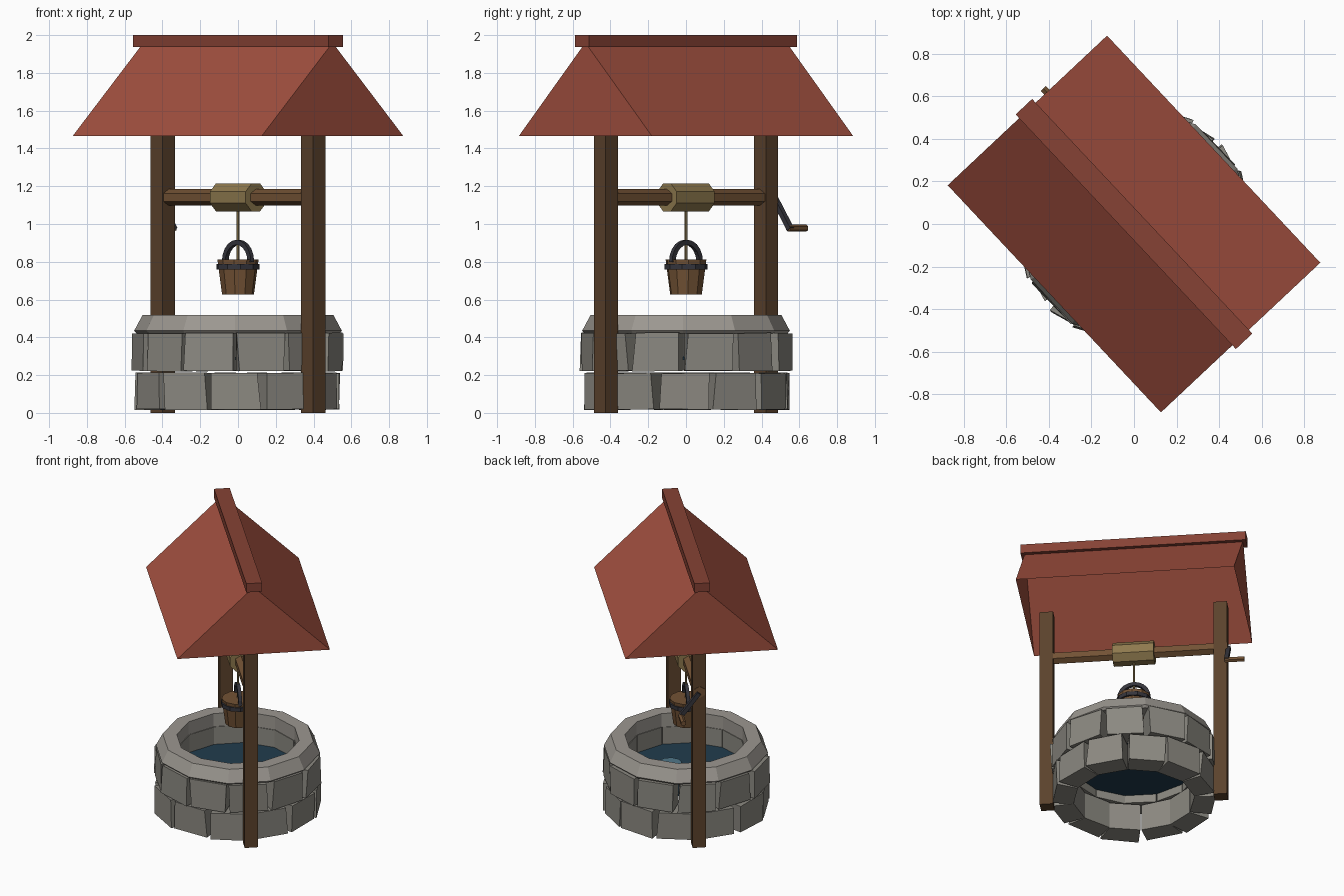
import bpy, bmesh, math, random
from mathutils import Matrix, Vector

if "Cube" in bpy.data.objects:
    bpy.data.objects.remove(bpy.data.objects["Cube"])

random.seed(4)
TURN = Matrix.Rotation(math.radians(-46.8), 4, 'Z')  # local x runs along the ridge


def mat(name, r, g, b):
    m = bpy.data.materials.new(name)
    m.diffuse_color = (r, g, b, 1)
    m.use_nodes = True
    m.node_tree.nodes["Principled BSDF"].inputs["Base Color"].default_value = m.diffuse_color
    return m


ROOF = mat("roof_red", 0.36, 0.08, 0.05)
RIDGE = mat("ridge_red", 0.24, 0.055, 0.035)
WOOD = mat("dark_wood", 0.105, 0.055, 0.025)
MID = mat("mid_wood", 0.17, 0.085, 0.035)
ROPE = mat("rope_tan", 0.27, 0.19, 0.075)
IRON = mat("iron", 0.035, 0.035, 0.045)
STONE = mat("stone", 0.26, 0.25, 0.22)
RIM = mat("rim_stone", 0.33, 0.31, 0.28)
WATER = mat("water", 0.015, 0.045, 0.075)
GLINT = mat("water_glint", 0.08, 0.18, 0.25)


def finish(name, bm, material, recalc=True):
    if recalc:
        bmesh.ops.recalc_face_normals(bm, faces=bm.faces)
    bm.transform(TURN)
    me = bpy.data.meshes.new(name)
    bm.to_mesh(me)
    bm.free()
    me.materials.append(material)
    ob = bpy.data.objects.new(name, me)
    bpy.context.collection.objects.link(ob)
    return ob


def box(name, center, size, material):
    bm = bmesh.new()
    bmesh.ops.create_cube(bm, size=1, matrix=Matrix.Translation(center) @ Matrix.Diagonal((*size, 1)))
    return finish(name, bm, material)


def rod(name, a, b, r1, r2, sides, material, spin=0):
    """Straight tapered prism from a to b."""
    a, b = Vector(a), Vector(b)
    d = b - a
    m = (Matrix.Translation((a + b) / 2) @ d.to_track_quat('Z', 'Y').to_matrix().to_4x4()
         @ Matrix.Rotation(math.radians(spin), 4, 'Z'))
    bm = bmesh.new()
    bmesh.ops.create_cone(bm, cap_ends=True, segments=sides, radius1=r1, radius2=r2,
                          depth=d.length, matrix=m)
    return finish(name, bm, material)


def ring(name, profile, sides, material, offset=0):
    """Closed radius/height profile swept round z."""
    bm = bmesh.new()
    rows = []
    for i in range(sides):
        t = math.radians(offset) + i * math.tau / sides
        rows.append([bm.verts.new((r * math.cos(t), r * math.sin(t), z)) for r, z in profile])
    n = len(profile)
    for i in range(sides):
        p, q = rows[i], rows[(i + 1) % sides]
        for j in range(n):
            k = (j + 1) % n
            bm.faces.new((p[j], q[j], q[k], p[k]))
    return finish(name, bm, material)


# Stone courses: twelve slightly uneven blocks each, half-staggered, open joints outside
def course(name, z0, z1, offset):
    bm = bmesh.new()
    for i in range(12):
        mid = math.radians(offset + i * 30 + random.uniform(-0.8, 0.8))
        grow = random.uniform(-0.008, 0.008)
        v = []
        for z in (z0, z1):
            for r, s in ((0.405, -1), (0.555, -1), (0.555, 1), (0.405, 1)):
                half = math.radians(random.uniform(11.9, 14.4) if r > 0.5 else 14.9)
                t = mid + s * half
                rr = r + (grow + random.uniform(-0.006, 0.006) if r > 0.5 else 0)
                v.append(bm.verts.new((rr * math.cos(t), rr * math.sin(t),
                                       z + random.uniform(-0.003, 0.003))))
        for f in ((0, 1, 2, 3), (4, 5, 6, 7), (0, 1, 5, 4), (1, 2, 6, 5), (2, 3, 7, 6), (3, 0, 4, 7)):
            bm.faces.new([v[k] for k in f])
    finish(name, bm, STONE)


course("lower_stone_course", 0.018, 0.211, 15)
course("upper_stone_course", 0.222, 0.422, 0)
ring("stone_rim", [(0.41, 0.42), (0.535, 0.42), (0.55, 0.435), (0.505, 0.519), (0.41, 0.519)],
     12, RIM, 15)

# Water surface with a lighter patch
rod("water", (0, 0, 0.28), (0, 0, 0.295), 0.415, 0.415, 12, WATER, 15)
rod("water_glint", (0.09, 0.095, 0.294), (0.09, 0.095, 0.30), 0.08, 0.08, 10, GLINT)

# Posts
for side, s in (("left", -1), ("right", 1)):
    box(side + "_post", (s * 0.582, 0, 0.738), (0.09, 0.09, 1.476), WOOD)

# Gable roof shell, open underneath, with ridge board
bm = bmesh.new()
ends = [[bm.verts.new((x, y, z)) for y, z in ((-0.513, 1.467), (0, 1.96), (0.513, 1.467))]
        for x in (-0.731, 0.731)]
bm.faces.new(ends[0][::-1])
bm.faces.new(ends[1][::-1])
for j in (0, 1):
    bm.faces.new((ends[0][j], ends[1][j], ends[1][j + 1], ends[0][j + 1]))
ends_up = [f for f in bm.faces if f.calc_center_median().dot(f.normal) < 0]
for f in bm.faces:
    f.normal_update()
    if (f.calc_center_median() - Vector((0, 0, 1.5))).dot(f.normal) < 0:
        f.normal_flip()
finish("roof", bm, ROOF, recalc=False)
box("ridge_board", (0, 0, 1.968), (1.51, 0.106, 0.064), RIDGE)

# Windlass: axle, rope drum and crank
rod("axle", (-0.63, 0, 1.141), (0.56, 0, 1.141), 0.043, 0.043, 6, MID, 0)
rod("rope_drum", (-0.138, 0, 1.141), (0.138, 0, 1.141), 0.08, 0.08, 8, ROPE, 22.5)
rod("crank_arm", (-0.635, 0.005, 1.14), (-0.635, 0.132, 0.972), 0.02, 0.02, 4, IRON, 45)
rod("crank_grip", (-0.625, 0.125, 0.978), (-0.755, 0.125, 0.978), 0.019, 0.019, 6, MID)

# Rope and bucket
rod("rope", (0, 0, 0.80), (0, 0, 1.09), 0.008, 0.008, 6, ROPE)
rod("bucket", (0, 0, 0.627), (0, 0, 0.812), 0.085, 0.11, 10, MID)
ring("bucket_band", [(0.09, 0.76), (0.116, 0.76), (0.116, 0.788), (0.09, 0.788)], 10, IRON)

# Bucket handle: half hoop of square section
bm = bmesh.new()
N = 10
rows = []
for i in range(N + 1):
    t = math.pi * i / N
    c, s = math.cos(t), math.sin(t)
    rows.append([bm.verts.new((r * c, y, 0.80 + (r + 0.004) * s))
                 for r, y in ((0.086, -0.012), (0.112, -0.012), (0.112, 0.012), (0.086, 0.012))])
for p, q in zip(rows, rows[1:]):
    for j in range(4):
        k = (j + 1) % 4
        bm.faces.new((p[j], p[k], q[k], q[j]))
bm.faces.new(rows[0])
bm.faces.new(rows[-1])
finish("bucket_handle", bm, IRON)
